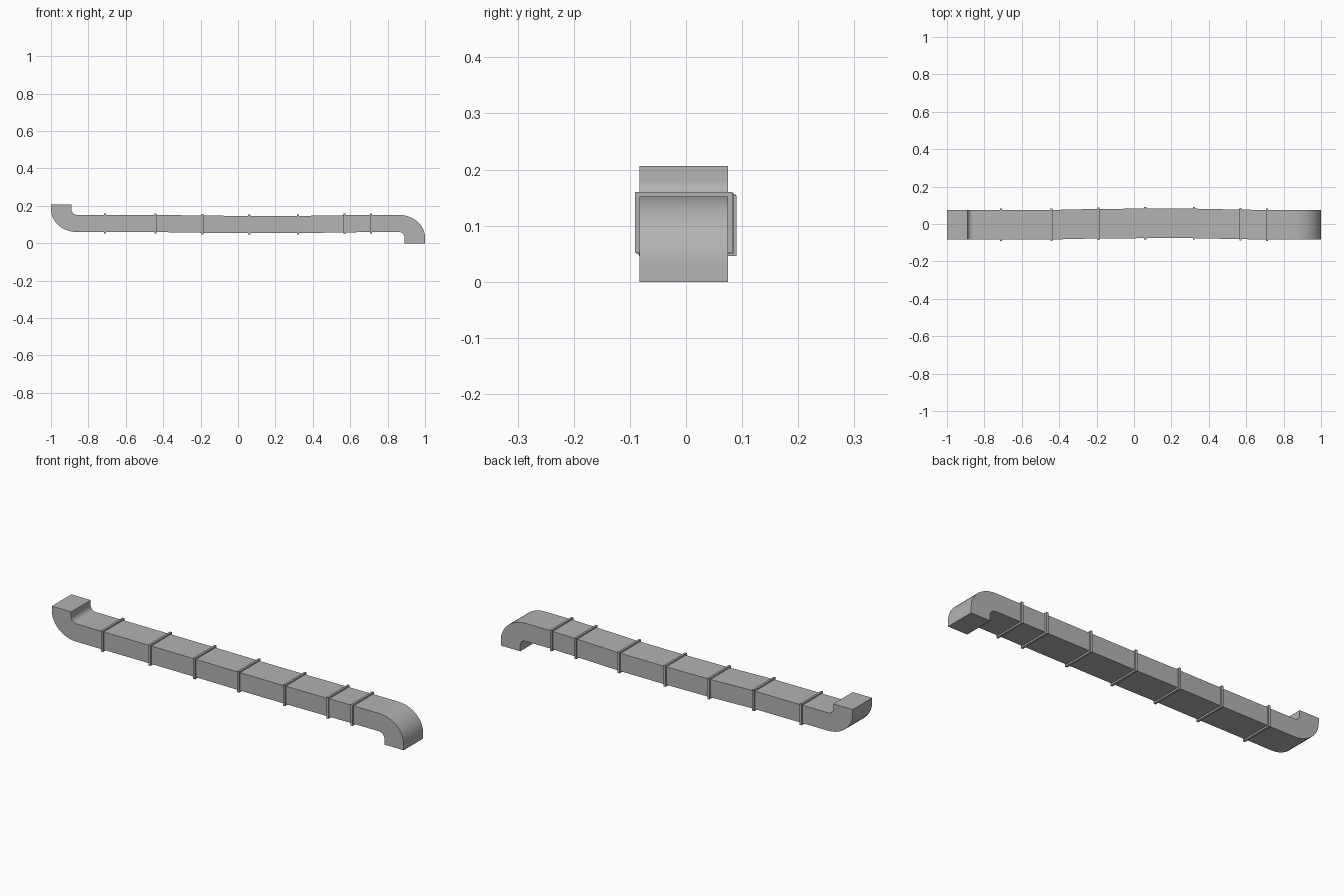
import bpy, bmesh
from math import sin, cos, pi

cube = bpy.data.objects.get("Cube")
if cube:
    bpy.data.objects.remove(cube, do_unlink=True)

metal = bpy.data.materials.new("grey_metal")
metal.use_nodes = True
GREY = (0.45, 0.45, 0.45, 1)
metal.diffuse_color = GREY
metal.node_tree.nodes["Principled BSDF"].inputs["Base Color"].default_value = GREY

HALF_W, HALF_H = 0.079, 0.046
END_Y = -0.004
LIP, LIP_T = 0.008, 0.011
STEPS = 10

# Joint centres: the run sags and drifts slightly in the middle
JOINTS = [(-0.71, END_Y, 0.106), (-0.44, END_Y, 0.106), (-0.19, 0.002, 0.102),
          (0.06, 0.003, 0.10), (0.32, 0.003, 0.10), (0.57, -0.002, 0.104),
          (0.71, END_Y, 0.106)]


def make_object(name, bm):
    bmesh.ops.recalc_face_normals(bm, faces=bm.faces)
    mesh = bpy.data.meshes.new(name)
    bm.to_mesh(mesh)
    bm.free()
    obj = bpy.data.objects.new(name, mesh)
    mesh.materials.append(metal)
    bpy.context.collection.objects.link(obj)
    return obj


def loft(name, sections):
    """Skin rectangular sections given as (lower xz, upper xz, centre y)."""
    bm = bmesh.new()
    rings = []
    for (lx, lz), (ux, uz), y in sections:
        rings.append([bm.verts.new(p) for p in (
            (lx, y - HALF_W, lz), (lx, y + HALF_W, lz),
            (ux, y + HALF_W, uz), (ux, y - HALF_W, uz))])
    for a, b in zip(rings, rings[1:]):
        for i in range(4):
            j = (i + 1) % 4
            bm.faces.new((a[i], a[j], b[j], b[i]))
    bm.faces.new(rings[0])
    bm.faces.new(rings[-1])
    return make_object(name, bm)


def straight(x, y, z):
    return ((x, z - HALF_H), (x, z + HALF_H), y)


# Elbow turning up on the right-hand end
up = [((-1, 0.206), (-0.89, 0.206), END_Y)]
# Elbow turning down on the left-hand end
down = []
for i in range(STEPS + 1):
    c, s = cos(i / STEPS * pi / 2), sin(i / STEPS * pi / 2)
    up.append(((-0.86 - 0.14 * c, 0.18 - 0.12 * s),
               (-0.86 - 0.03 * c, 0.18 - 0.028 * s), END_Y))
    down.append(((0.86 + 0.03 * s, 0.031 + 0.029 * c),
                 (0.86 + 0.14 * s, 0.031 + 0.121 * c), END_Y))
down.append(((0.89, 0), (1, 0), END_Y))

parts = [loft("upturned_elbow", up + [straight(*JOINTS[0])]),
         loft("downturned_elbow", [straight(*JOINTS[-1])] + down)]

# Straight duct lengths between the joints
for n, (a, b) in enumerate(zip(JOINTS, JOINTS[1:]), 1):
    parts.append(loft(f"duct_length_{n}", [straight(*a), straight(*b)]))

# Raised flange around every joint
for n, (x, y, z) in enumerate(JOINTS, 1):
    bm = bmesh.new()
    bmesh.ops.create_cube(bm, size=1)
    bmesh.ops.scale(bm, verts=bm.verts,
                    vec=(LIP_T, 2 * (HALF_W + LIP), 2 * (HALF_H + LIP)))
    bmesh.ops.translate(bm, verts=bm.verts, vec=(x, y, z))
    make_object(f"joint_flange_{n}", bm)

# Smooth bends, sharp corners
bpy.ops.object.select_all(action="DESELECT")
for obj in parts[:2]:
    obj.select_set(True)
bpy.context.view_layer.objects.active = parts[0]
bpy.ops.object.shade_smooth_by_angle(angle=pi / 6)
